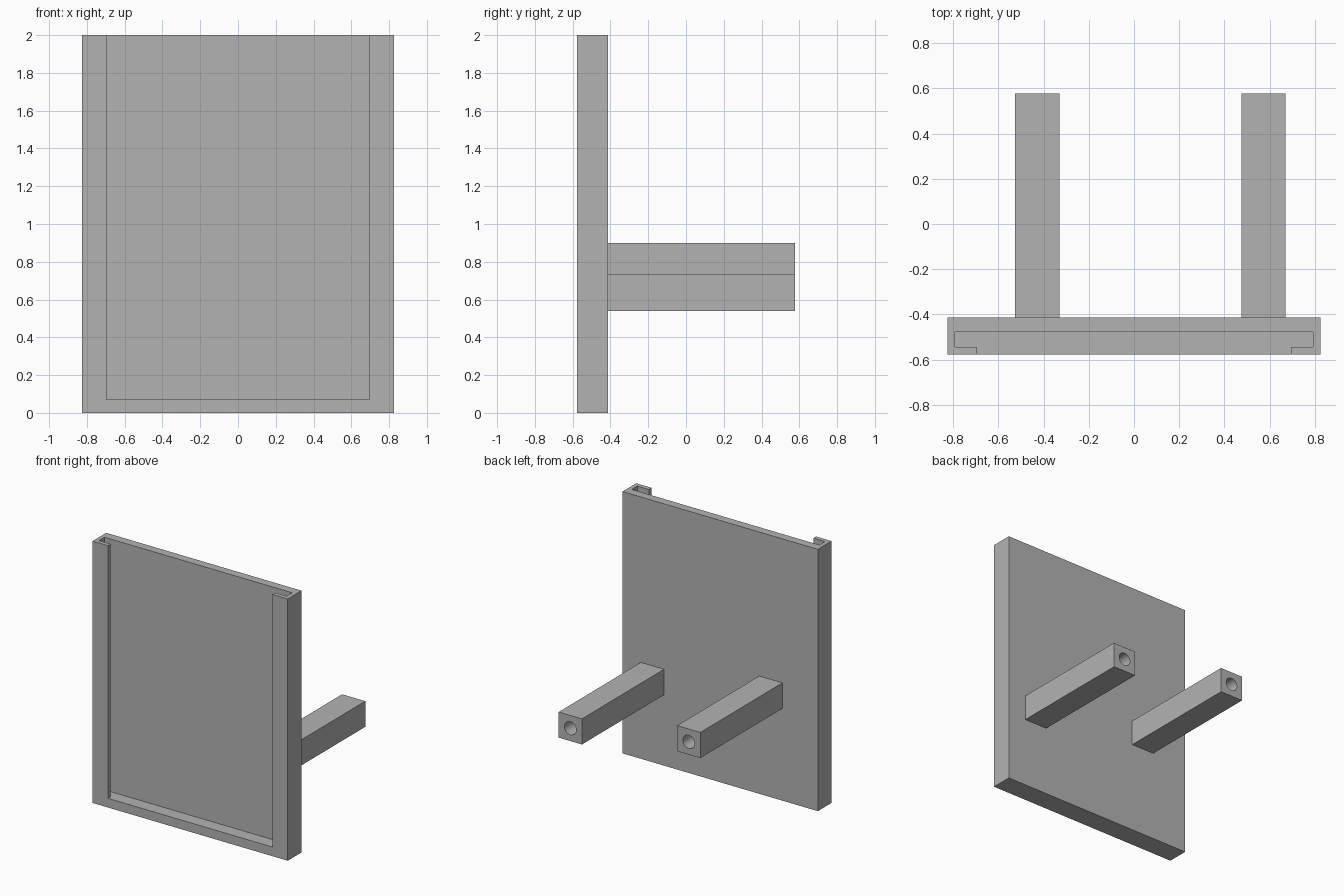
import bpy, bmesh, math
from mathutils import Matrix, Vector

cube = bpy.data.objects.get("Cube")
if cube:
    bpy.data.objects.remove(cube, do_unlink=True)

grey = bpy.data.materials.new("plain grey")
grey.use_nodes = True
grey.diffuse_color = (0.45, 0.45, 0.45, 1)
grey.node_tree.nodes["Principled BSDF"].inputs["Base Color"].default_value = grey.diffuse_color


def make_object(name, bm):
    bmesh.ops.recalc_face_normals(bm, faces=bm.faces)
    mesh = bpy.data.meshes.new(name)
    bm.to_mesh(mesh)
    bm.free()
    mesh.materials.append(grey)
    obj = bpy.data.objects.new(name, mesh)
    bpy.context.collection.objects.link(obj)
    return obj


def box(name, low, high):
    low, high = Vector(low), Vector(high)
    bm = bmesh.new()
    bmesh.ops.create_cube(bm, size=1, matrix=Matrix.Translation((low + high) / 2)
                          @ Matrix.Diagonal((*(high - low), 1)))
    return make_object(name, bm)


def prism(name, outline, bottom, top):
    bm = bmesh.new()
    face = bm.faces.new([bm.verts.new((x, y, bottom)) for x, y in outline])
    grown = bmesh.ops.extrude_face_region(bm, geom=[face])["geom"]
    bmesh.ops.translate(bm, vec=(0, 0, top - bottom),
                        verts=[g for g in grown if isinstance(g, bmesh.types.BMVert)])
    return make_object(name, bm)


def cut(target, cutter):
    cutter.hide_render = True
    mod = target.modifiers.new("cut", 'BOOLEAN')
    mod.operation = 'DIFFERENCE'
    mod.solver = 'EXACT'
    mod.object = cutter
    bpy.context.view_layer.objects.active = target
    bpy.ops.object.modifier_apply(modifier=mod.name)
    bpy.data.objects.remove(cutter, do_unlink=True)


FRONT, PANEL_BACK, BACK = -0.578, -0.413, 0.578

# Panel with a T-shaped channel, open at the top and front
panel = box("panel", (-0.825, FRONT, 0), (0.825, PANEL_BACK, 2))
half = [(0.695, FRONT - 0.1), (0.695, -0.545), (0.793, -0.545), (0.793, -0.478)]
outline = half + [(-x, y) for x, y in reversed(half)]
cut(panel, prism("channel_cutter", outline, 0.07, 2.1))

# Square rear posts at staggered heights, each with a round bore in its end
WIDTH, BORE, DEPTH = 0.196, 0.05, 0.8
for name, x, z in (("right_post", -0.428, 0.802), ("left_post", 0.573, 0.638)):
    r = WIDTH / 2
    post = box(name, (x - r, PANEL_BACK, z - r), (x + r, BACK, z + r))
    bm = bmesh.new()
    bmesh.ops.create_cone(bm, cap_ends=True, segments=32, radius1=BORE, radius2=BORE,
                          depth=2 * DEPTH, matrix=Matrix.Translation((x, BACK, z))
                          @ Matrix.Rotation(math.pi / 2, 4, 'X'))
    cut(post, make_object("bore_cutter", bm))
    bpy.ops.object.select_all(action='DESELECT')
    post.select_set(True)
    bpy.context.view_layer.objects.active = post
    bpy.ops.object.shade_smooth_by_angle(angle=math.radians(30))
